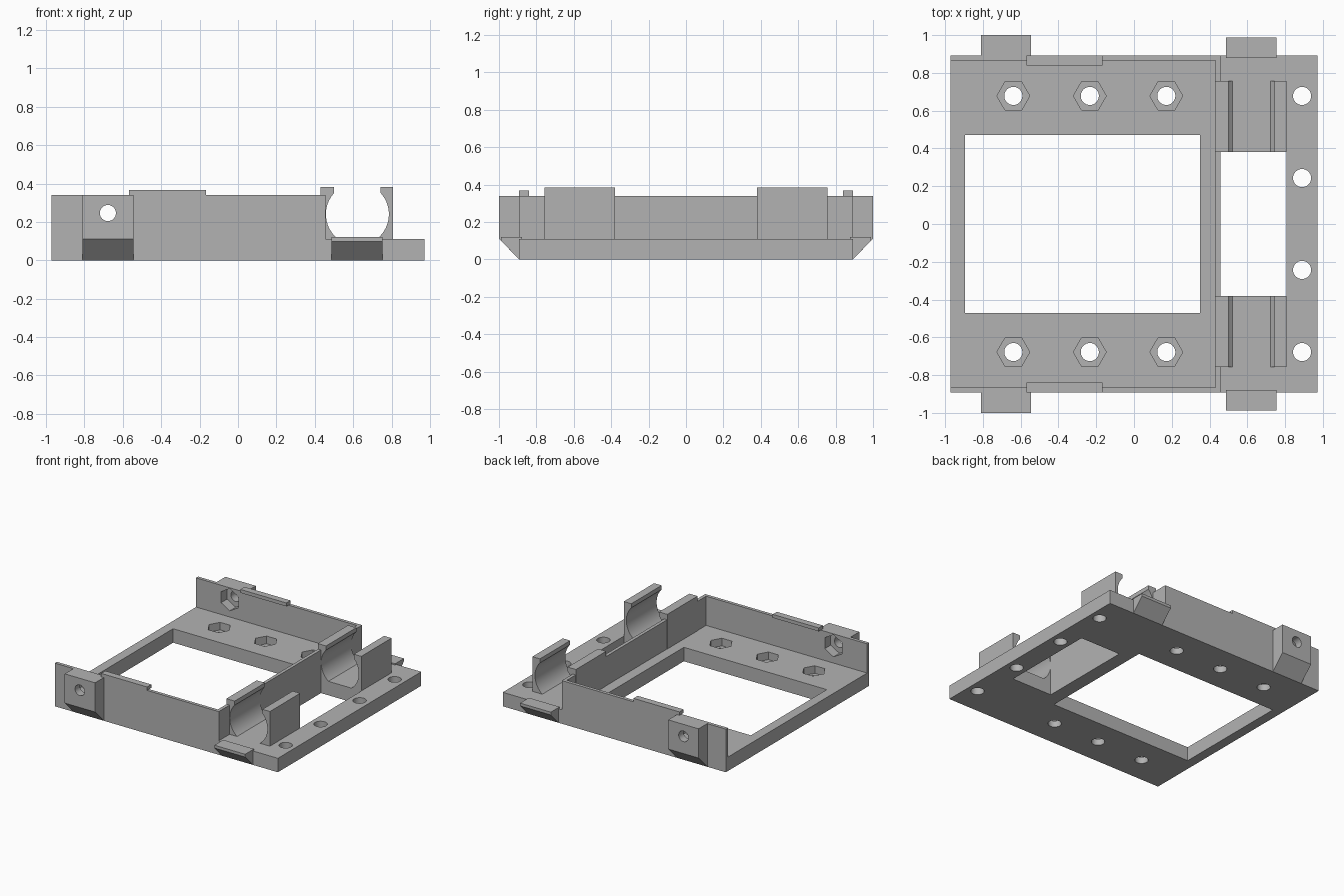
import bpy, bmesh, math
from mathutils import Matrix, Vector

cube = bpy.data.objects.get("Cube")
if cube:
    bpy.data.objects.remove(cube, do_unlink=True)

GREY = (0.45, 0.45, 0.45, 1)
mat = bpy.data.materials.new("plain grey")
mat.use_nodes = True
mat.diffuse_color = GREY
mat.node_tree.nodes["Principled BSDF"].inputs["Base Color"].default_value = GREY

# Main dimensions
HALF_X, HALF_Y = 0.972, 0.892
FLOOR, WALL_TOP, WALL = 0.11, 0.34, 0.026
DIV_L, DIV_R = 0.431, 0.457


def prism(name, pts, axis, lo, hi):
    """Extrude a 2D outline along an axis; pts are (x, y) for Z, (x, z) for Y, (y, z) for X."""
    place = {"X": lambda a, b, t: (t, a, b),
             "Y": lambda a, b, t: (a, t, b),
             "Z": lambda a, b, t: (a, b, t)}[axis]
    bm = bmesh.new()
    face = bm.faces.new([bm.verts.new(place(a, b, lo)) for a, b in pts])
    ext = bmesh.ops.extrude_face_region(bm, geom=[face])
    moved = [v for v in ext["geom"] if isinstance(v, bmesh.types.BMVert)]
    bmesh.ops.translate(bm, verts=moved, vec=Vector(place(0, 0, hi - lo)))
    bmesh.ops.recalc_face_normals(bm, faces=bm.faces)
    mesh = bpy.data.meshes.new(name)
    bm.to_mesh(mesh)
    bm.free()
    mesh.materials.append(mat)
    ob = bpy.data.objects.new(name, mesh)
    bpy.context.collection.objects.link(ob)
    return ob


def box(name, x, y, z):
    return prism(name, [(x[0], y[0]), (x[1], y[0]), (x[1], y[1]), (x[0], y[1])], "Z", *z)


def ring(cx, cy, r, n, turn=0.0):
    return [(cx + r * math.cos(turn + math.tau * i / n),
             cy + r * math.sin(turn + math.tau * i / n)) for i in range(n)]


def cut(targets, cutters):
    """Subtract every cutter from every target, then remove the cutters."""
    for ob in targets:
        for c in cutters:
            mod = ob.modifiers.new("cut", "BOOLEAN")
            mod.operation, mod.solver, mod.object = "DIFFERENCE", "EXACT", c
        bpy.context.view_layer.objects.active = ob
        for mod in list(ob.modifiers):
            bpy.ops.object.modifier_apply(modifier=mod.name)
    for c in cutters:
        bpy.data.objects.remove(c, do_unlink=True)


def smooth(ob):
    bpy.ops.object.select_all(action="DESELECT")
    ob.select_set(True)
    bpy.context.view_layer.objects.active = ob
    bpy.ops.object.shade_smooth_by_angle(angle=math.radians(30))


def span(s, a, b):
    """Range from a to b on the +y or -y side."""
    return (a, b) if s > 0 else (-b, -a)


# Base plate with two windows, nut recesses and screw holes
base = box("base_plate", (-HALF_X, HALF_X), (-HALF_Y, HALF_Y), (0, FLOOR))
cutters = [box("large_window", (-0.896, 0.349), (-0.472, 0.472), (-0.1, 0.3)),
           box("small_window", (DIV_R, 0.808), (-0.38, 0.38), (-0.1, 0.3))]
for s in (1, -1):
    for x in (-0.639, -0.234, 0.171):
        cutters.append(prism("nut_recess", ring(x, s * 0.678, 0.087, 6), "Z", 0.05, 0.3))
        cutters.append(prism("screw_hole", ring(x, s * 0.678, 0.048, 32), "Z", -0.1, 0.3))
    for y in (0.243, 0.678):
        cutters.append(prism("flange_hole", ring(0.89, s * y, 0.048, 32), "Z", -0.1, 0.3))
cut([base], cutters)
smooth(base)

# Wall between the tray and the rod channel
box("divider_wall", (DIV_L, DIV_R), (-HALF_Y, HALF_Y), (FLOOR, WALL_TOP))

# Rod clip outline: a block with a round channel open at the top
CX, CZ, R = 0.622, 0.24, 0.164
low, high = math.acos((CZ - FLOOR) / R), math.asin(0.121 / R)


def arc(side, n=20):
    """Channel side from the floor up to the mouth."""
    return [(CX + side * R * math.sin(a), CZ - R * math.cos(a))
            for a in (low + (math.pi - high - low) * i / n for i in range(n + 1))]


def clip_side(side, outer):
    mouth = CX + side * R * math.sin(high)
    return [(outer, FLOOR)] + arc(side) + [(mouth, 0.383), (outer, 0.383)]


for s, word in ((1, "back"), (-1, "front")):
    # Side wall with a snap lip
    wall = box(word + "_wall", (-HALF_X, DIV_R), span(s, HALF_Y - WALL, HALF_Y), (FLOOR, WALL_TOP))
    box(word + "_lip", (-0.568, -0.167), span(s, 0.84, HALF_Y), (WALL_TOP, 0.367))

    # Screw block with a sloped underside
    block = prism(word + "_screw_block",
                  [(s * y, z) for y, z in ((HALF_Y - WALL / 2, 0), (HALF_Y, 0), (1, FLOOR),
                                           (1, WALL_TOP), (HALF_Y - WALL / 2, WALL_TOP))],
                  "X", -0.81, -0.545)
    cut([wall, block],
        [prism("side_hole", ring(-0.678, 0.246, 0.042, 32), "Y", *span(s, 0.8, 1.1)),
         prism("side_nut", ring(-0.678, 0.246, 0.087, 6, math.pi / 6), "Y", *span(s, 0.8, 0.94))])
    smooth(wall)
    smooth(block)

    # End stop tab below the rod channel
    prism(word + "_end_tab",
          [(s * y, z) for y, z in ((0.878, 0), (HALF_Y, 0), (0.988, 0.098),
                                   (0.988, 0.12), (0.878, 0.12))],
          "X", 0.486, 0.754)

    # Two jaws of the rod clip
    for side, outer, hand in ((-1, DIV_L - 0.002, "right"), (1, 0.808, "left")):
        smooth(prism(f"{word}_{hand}_clip_jaw", clip_side(side, outer), "Y", *span(s, 0.38, 0.757)))
